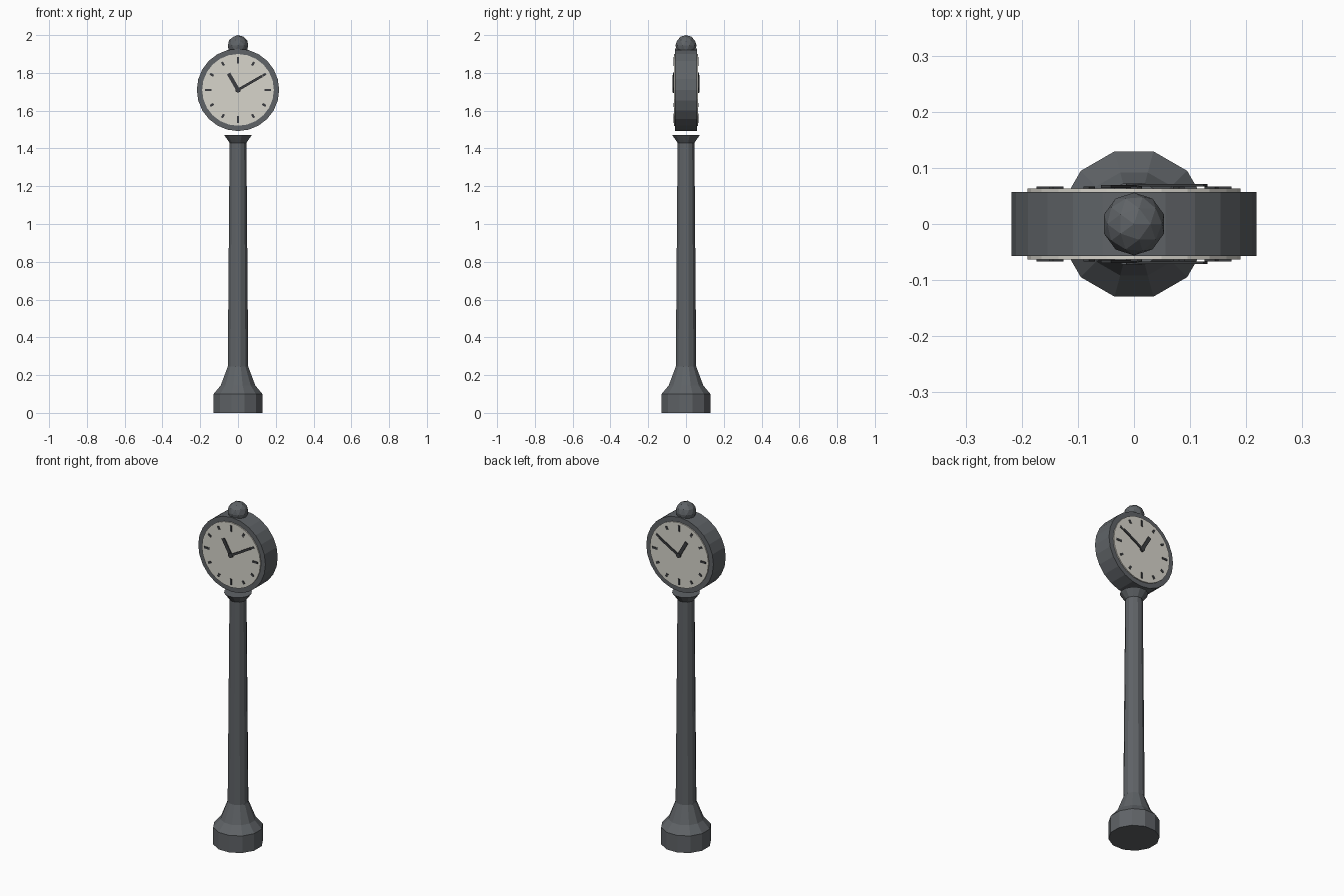
import bpy, bmesh, math
from mathutils import Matrix, Vector

cube = bpy.data.objects.get("Cube")
if cube:
    bpy.data.objects.remove(cube, do_unlink=True)

CENTRE = Vector((0, 0, 1.71))   # middle of the clock head


def material(name, rgb):
    m = bpy.data.materials.new(name)
    m.use_nodes = True
    m.diffuse_color = (*rgb, 1)
    m.node_tree.nodes["Principled BSDF"].inputs["Base Color"].default_value = (*rgb, 1)
    return m


metal = material("grey metal", (0.115, 0.125, 0.135))
ivory = material("ivory dial", (0.68, 0.66, 0.60))
dark = material("dark marks", (0.045, 0.048, 0.052))


def finish(name, bm, mat):
    bmesh.ops.recalc_face_normals(bm, faces=bm.faces)
    me = bpy.data.meshes.new(name)
    bm.to_mesh(me)
    bm.free()
    me.materials.append(mat)
    ob = bpy.data.objects.new(name, me)
    bpy.context.collection.objects.link(ob)
    return ob


def lathe(name, profile, sides, mat):
    """Stack of rings (radius, height) with flat caps."""
    bm = bmesh.new()
    rings = []
    for r, z in profile:
        angles = [2 * math.pi * (i + 0.5) / sides for i in range(sides)]
        rings.append([bm.verts.new((r * math.cos(a), r * math.sin(a), z)) for a in angles])
    for low, high in zip(rings, rings[1:]):
        for i in range(sides):
            j = (i + 1) % sides
            bm.faces.new((low[i], low[j], high[j], high[i]))
    bm.faces.new(rings[0])
    bm.faces.new(rings[-1])
    return finish(name, bm, mat)


def disc(name, radius, y, depth, sides, mat):
    """Drum lying along y, centred on the clock head."""
    bm = bmesh.new()
    bmesh.ops.create_cone(bm, cap_ends=True, segments=sides, radius1=radius,
                          radius2=radius, depth=depth)
    turn = Matrix.Rotation(math.pi / 2, 4, "X")
    bm.transform(Matrix.Translation(CENTRE + Vector((0, y, 0))) @ turn)
    return finish(name, bm, mat)


def bar(name, hour, inner, outer, width, y, depth):
    """Flat bar on the dial pointing towards an hour."""
    bm = bmesh.new()
    bmesh.ops.create_cube(bm, size=1)
    bm.transform(Matrix.Translation(CENTRE + Vector((0, y, 0)))
                 @ Matrix.Rotation(hour * math.pi / 6, 4, "Y")
                 @ Matrix.Translation((0, 0, (inner + outer) / 2))
                 @ Matrix.Diagonal((width, depth, outer - inner, 1)))
    return finish(name, bm, dark)


# Post: plinth, flared foot, tapering shaft and capital
lathe("plinth", [(0.134, 0), (0.134, 0.10)], 12, metal)
lathe("foot", [(0.134, 0.10), (0.095, 0.145), (0.056, 0.245)], 12, metal)
lathe("shaft", [(0.056, 0.24), (0.046, 1.435)], 12, metal)
lathe("capital", [(0.046, 1.43), (0.075, 1.47)], 12, metal)

# Clock head
disc("clock_case", 0.218, 0, 0.114, 24, metal)

# Both dials with their marks and hands
for side, s in (("front", -1), ("back", 1)):
    disc(side + "_dial", 0.19, s * 0.060, 0.007, 24, ivory)
    for h in range(12):
        long = h % 3 == 0
        bar(f"{side}_mark_{h}", h, 0.139 if long else 0.149, 0.174 if long else 0.17,
            0.012, s * 0.064, 0.005)
    bar(side + "_hour_hand", 11, -0.012, 0.1, 0.02, s * 0.067, 0.005)
    bar(side + "_minute_hand", 2, -0.012, 0.147, 0.013, s * 0.069, 0.005)
    disc(side + "_hub", 0.014, s * 0.067, 0.011, 12, dark)

# Faceted ball on top
bm = bmesh.new()
bmesh.ops.create_icosphere(bm, subdivisions=2, radius=0.056,
                           matrix=Matrix.Translation((0, 0, 1.944)))
finish("finial", bm, metal)
